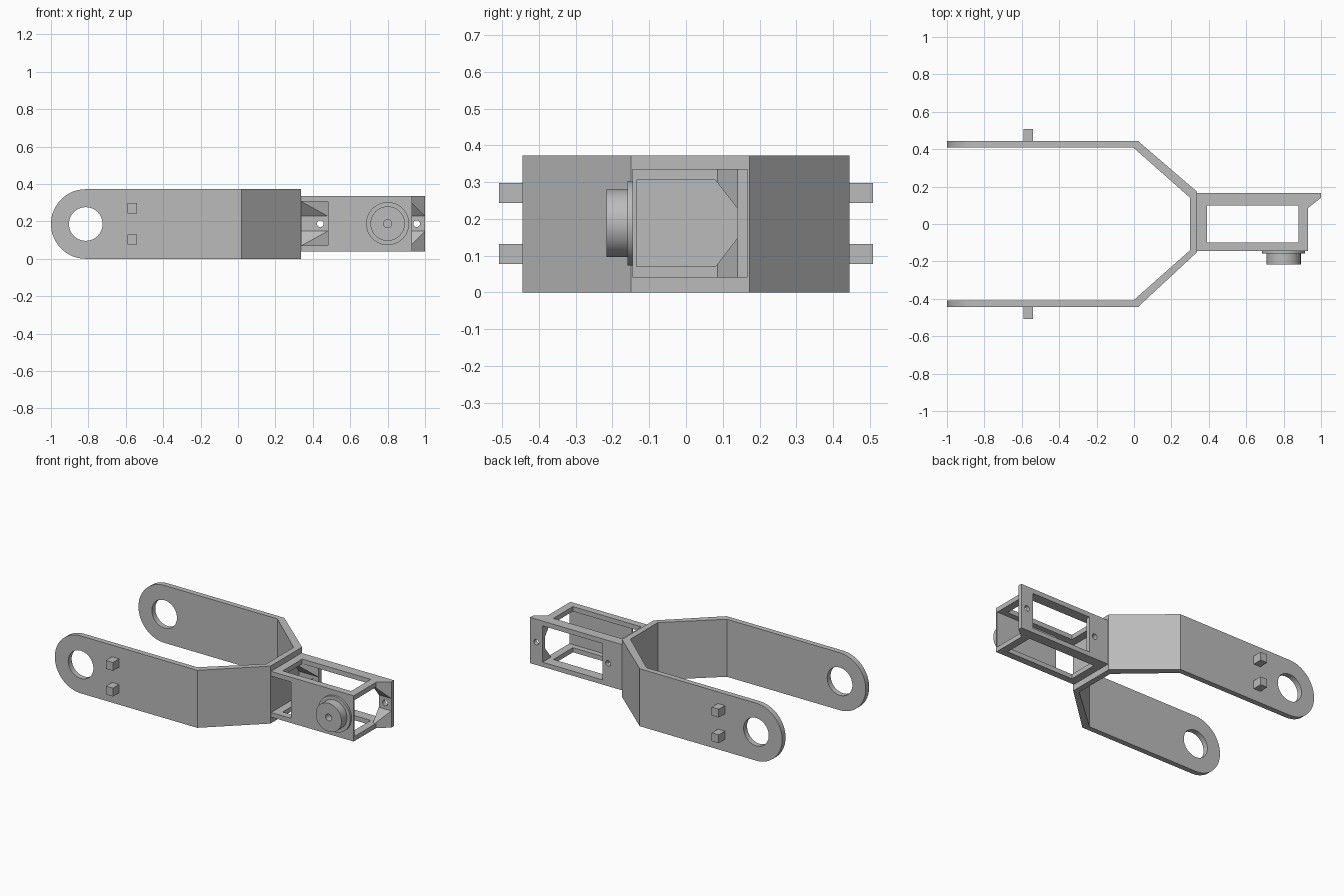
import bpy, bmesh, math
from mathutils import Vector

cube = bpy.data.objects.get("Cube")
if cube:
    bpy.data.objects.remove(cube, do_unlink=True)

GREY = (0.5, 0.5, 0.5, 1)
mat = bpy.data.materials.new("plain grey")
mat.use_nodes = True
mat.diffuse_color = GREY
mat.node_tree.nodes["Principled BSDF"].inputs["Base Color"].default_value = GREY


def prism(name, outline, axis, lo, hi):
    """Extrude a 2D outline along an axis; outline uses the other two axes in order."""
    def place(p, d):
        co = list(p)
        co.insert("xyz".index(axis), d)
        return Vector(co)
    bm = bmesh.new()
    face = bm.faces.new([bm.verts.new(place(p, lo)) for p in outline])
    ext = bmesh.ops.extrude_face_region(bm, geom=[face])
    shift = place((0, 0), hi - lo)
    bmesh.ops.translate(bm, vec=shift, verts=[v for v in ext["geom"] if isinstance(v, bmesh.types.BMVert)])
    bmesh.ops.recalc_face_normals(bm, faces=bm.faces)
    mesh = bpy.data.meshes.new(name)
    bm.to_mesh(mesh)
    bm.free()
    mesh.materials.append(mat)
    obj = bpy.data.objects.new(name, mesh)
    bpy.context.scene.collection.objects.link(obj)
    return obj


def box(name, x, y, z):
    return prism(name, [(x[0], y[0]), (x[1], y[0]), (x[1], y[1]), (x[0], y[1])], "z", *z)


def arc(cx, cz, r, start, end, n):
    return [(cx + r * math.cos(start + (end - start) * i / n),
             cz + r * math.sin(start + (end - start) * i / n)) for i in range(n + 1)]


def cylinder(name, cx, cz, r, y0, y1, n=48):
    return prism(name, arc(cx, cz, r, 0, math.tau, n)[:-1], "y", y0, y1)


def boolean(obj, cutter, operation="DIFFERENCE"):
    mod = obj.modifiers.new("cut", "BOOLEAN")
    mod.object, mod.operation, mod.solver = cutter, operation, "EXACT"
    graph = bpy.context.evaluated_depsgraph_get()
    graph.update()
    mesh = bpy.data.meshes.new_from_object(obj.evaluated_get(graph))
    obj.modifiers.clear()
    obj.data = mesh
    bpy.data.objects.remove(cutter, do_unlink=True)


def smooth(obj):
    bpy.ops.object.select_all(action="DESELECT")
    obj.select_set(True)
    bpy.context.view_layer.objects.active = obj
    bpy.ops.object.shade_smooth_by_angle(angle=math.radians(30))


MID = 0.186          # half of the fork height
EYE = -1 + MID       # centre of the rounded arm ends

# Fork: bent U in plan, trimmed to rounded ends and drilled
outer = [(-1.1, 0.445), (0.02, 0.445), (0.338, 0.172), (0.338, -0.15), (0.02, -0.445), (-1.1, -0.445)]
inner = [(-1.1, -0.41), (-0.005, -0.41), (0.3, -0.14), (0.3, 0.14), (-0.005, 0.41), (-1.1, 0.41)]
fork = prism("fork", outer + inner, "z", -0.1, 0.5)
side = arc(EYE, MID, MID, math.pi / 2, 3 * math.pi / 2, 32) + [(0.5, 0), (0.5, 2 * MID)]
boolean(fork, prism("fork_side", side, "y", -1, 1), "INTERSECT")
boolean(fork, cylinder("eye_hole", EYE, MID, 0.09, -1, 1))
smooth(fork)

# Square pegs on the outer faces of the arms
for label, s in (("left", 1), ("right", -1)):
    for level, z in (("lower", 0.104), ("upper", 0.27)):
        box(f"{label}_{level}_peg", (-0.59, -0.54), sorted((s * 0.44, s * 0.508)), (z - 0.027, z + 0.027))

# Housing: hollow frame with a chamfered back flange
plan = [(0.33, -0.145), (0.93, -0.145), (0.93, 0.085), (1, 0.14), (1, 0.167), (0.33, 0.167)]
housing = prism("housing", plan, "z", 0.04, 0.336)
LOW, HIGH = 0.07, 0.305
bore = [(-0.135, LOW), (0.08, LOW), (0.14, 0.148), (0.14, 0.228), (0.08, HIGH), (-0.135, HIGH)]
boolean(housing, prism("bore", bore, "x", 0.339, 1.1))
boolean(housing, box("back_window", (0.48, 0.91), (0, 0.3), (LOW, HIGH)))
boolean(housing, box("front_opening", (0.339, 0.48), (-0.3, 0), (LOW, HIGH)))
boolean(housing, box("top_and_bottom_opening", (0.39, 0.88), (-0.1, 0.1), (-0.1, 0.5)))
gusset_slope = [(0.339, 0.08), (0.5, 0.07), (0.48, 0.14)]
boolean(housing, prism("gusset_slope", gusset_slope, "z", LOW, HIGH))
for x in (0.44, 0.955):
    boolean(housing, cylinder("screw_hole", x, 0.188, 0.018, 0, 0.3, 24))
smooth(housing)

# Round boss on the front plate, with a small blind hole
flange = cylinder("boss_flange", 0.8, 0.188, 0.115, -0.159, -0.143)
boss = cylinder("boss", 0.8, 0.188, 0.092, -0.216, -0.155)
boolean(boss, cylinder("boss_hole", 0.8, 0.188, 0.022, -0.3, -0.17, 24))
smooth(flange)
smooth(boss)
